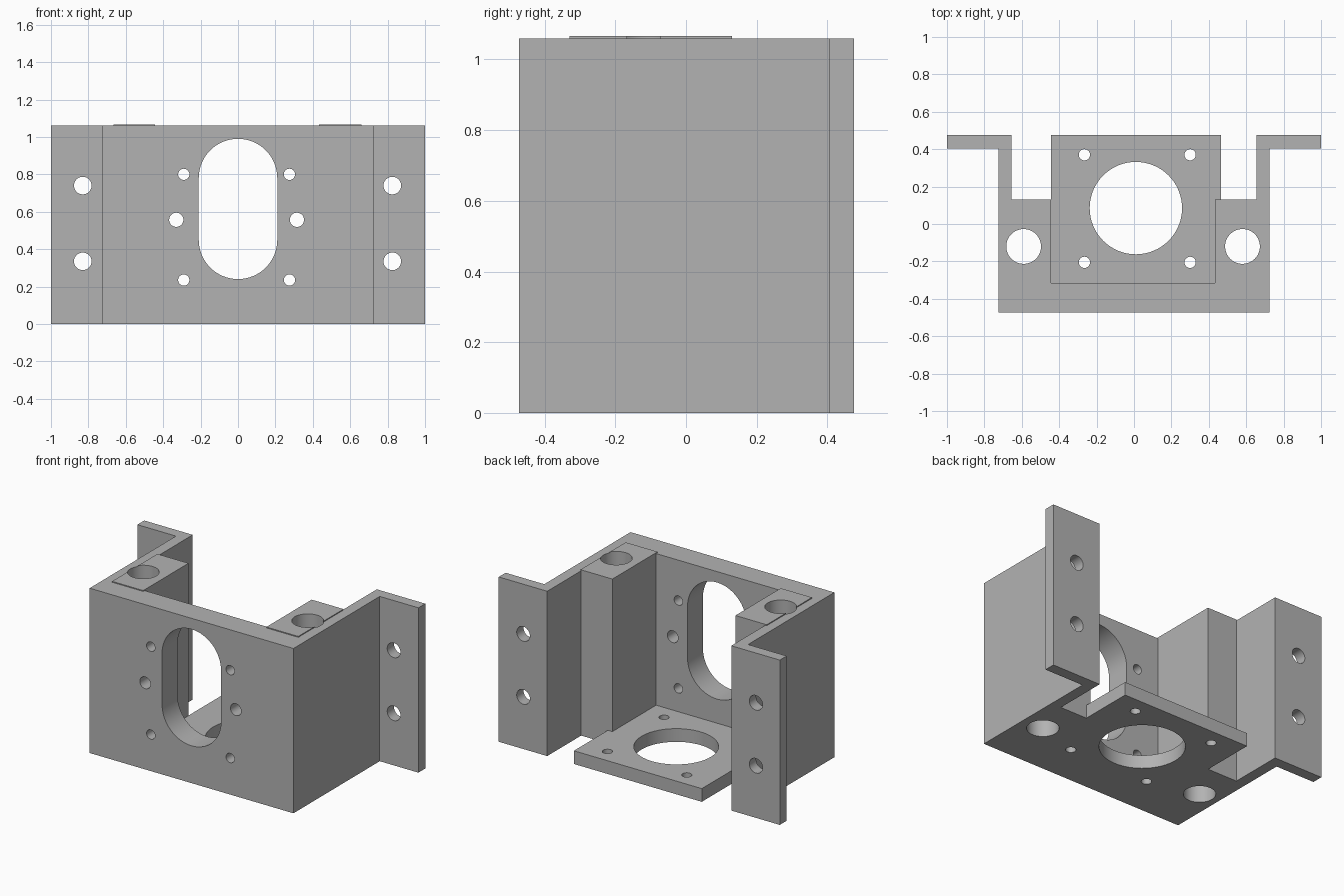
import bpy, bmesh
from mathutils import Matrix, Vector

cube = bpy.data.objects.get("Cube")
if cube:
    bpy.data.objects.remove(cube, do_unlink=True)

grey = bpy.data.materials.new("plain grey")
grey.use_nodes = True
colour = (0.45, 0.45, 0.45, 1)
grey.diffuse_color = colour
grey.node_tree.nodes["Principled BSDF"].inputs["Base Color"].default_value = colour

HEIGHT = 1.06


def prism(name, outline, depth, place=Matrix()):
    """Extrude a 2D outline along its local z."""
    bm = bmesh.new()
    face = bm.faces.new([bm.verts.new((x, y, 0)) for x, y in outline])
    out = bmesh.ops.extrude_face_region(bm, geom=[face])
    verts = [v for v in out["geom"] if isinstance(v, bmesh.types.BMVert)]
    bmesh.ops.translate(bm, verts=verts, vec=(0, 0, depth))
    bmesh.ops.transform(bm, matrix=place, verts=bm.verts)
    bmesh.ops.recalc_face_normals(bm, faces=bm.faces)
    mesh = bpy.data.meshes.new(name)
    bm.to_mesh(mesh)
    bm.free()
    mesh.materials.append(grey)
    obj = bpy.data.objects.new(name, mesh)
    bpy.context.collection.objects.link(obj)
    return obj


def box(name, x0, x1, y0, y1, z0, z1):
    outline = [(x0, y0), (x1, y0), (x1, y1), (x0, y1)]
    return prism(name, outline, z1 - z0, Matrix.Translation((0, 0, z0)))


def slot(cx, cy, radius, straight=0, steps=32):
    """Circle, or a long slot when straight is above zero."""
    points = []
    for half in (0, 1):
        for i in range(steps + (1 if straight else 0)):
            v = Vector((radius, 0))
            v.rotate(Matrix.Rotation(3.14159265 * (half + i / steps), 2))
            shift = straight / 2 * (1 - 2 * half)
            points.append((cx + v.x, cy + v.y + shift))
    return points


def combine(target, tool, operation):
    mod = target.modifiers.new(operation.title(), "BOOLEAN")
    mod.operation = operation
    mod.solver = "EXACT"
    mod.object = tool
    bpy.context.view_layer.objects.active = target
    bpy.ops.object.modifier_apply(modifier=mod.name)
    bpy.data.objects.remove(tool, do_unlink=True)


# Bent wall: front plate, two side walls and two mounting flanges
half = [(0.435, -0.315), (0.655, -0.315), (0.655, 0.475), (1.0, 0.475),
        (1.0, 0.405), (0.725, 0.405), (0.725, -0.472)]
outline = half + [(-x, y) for x, y in reversed(half)]
bracket = prism("mounting_bracket", outline, HEIGHT)

# Floor plate and the two screw pillars, with tops slightly proud
combine(bracket, box("floor_plate", -0.445, 0.465, -0.35, 0.475, 0, 0.085), "UNION")
for x0, x1 in ((0.433, 0.66), (-0.665, -0.443)):
    combine(bracket, box("screw_pillar", x0, x1, -0.33, 0.13, 0, HEIGHT + 0.006), "UNION")

# Holes running front to back
facing_front = Matrix.Translation((0, 0.6, 0)) @ Matrix.Rotation(1.57079633, 4, "X")
front_holes = [slot(0, 0.615, 0.21, 0.33)]
front_holes += [slot(x, z, 0.03) for x in (-0.29, 0.275) for z in (0.235, 0.8)]
front_holes += [slot(x, 0.557, 0.038) for x in (-0.33, 0.315)]
front_holes += [slot(x, z, 0.047) for x in (-0.83, 0.825) for z in (0.335, 0.74)]
for hole in front_holes:
    combine(bracket, prism("cutter", hole, 1.2, facing_front), "DIFFERENCE")

# Holes running top to bottom
upright = Matrix.Translation((0, 0, -0.1))
floor_holes = [slot(0.01, 0.085, 0.247)]
floor_holes += [slot(x, y, 0.03) for x in (-0.265, 0.3) for y in (-0.205, 0.37)]
floor_holes += [slot(x, -0.12, 0.093) for x in (-0.59, 0.58)]
for hole in floor_holes:
    combine(bracket, prism("cutter", hole, 1.4, upright), "DIFFERENCE")

# Smooth hole walls, crisp plate edges
bpy.ops.object.select_all(action="DESELECT")
bracket.select_set(True)
bpy.context.view_layer.objects.active = bracket
bpy.ops.object.shade_smooth_by_angle(angle=0.5)
